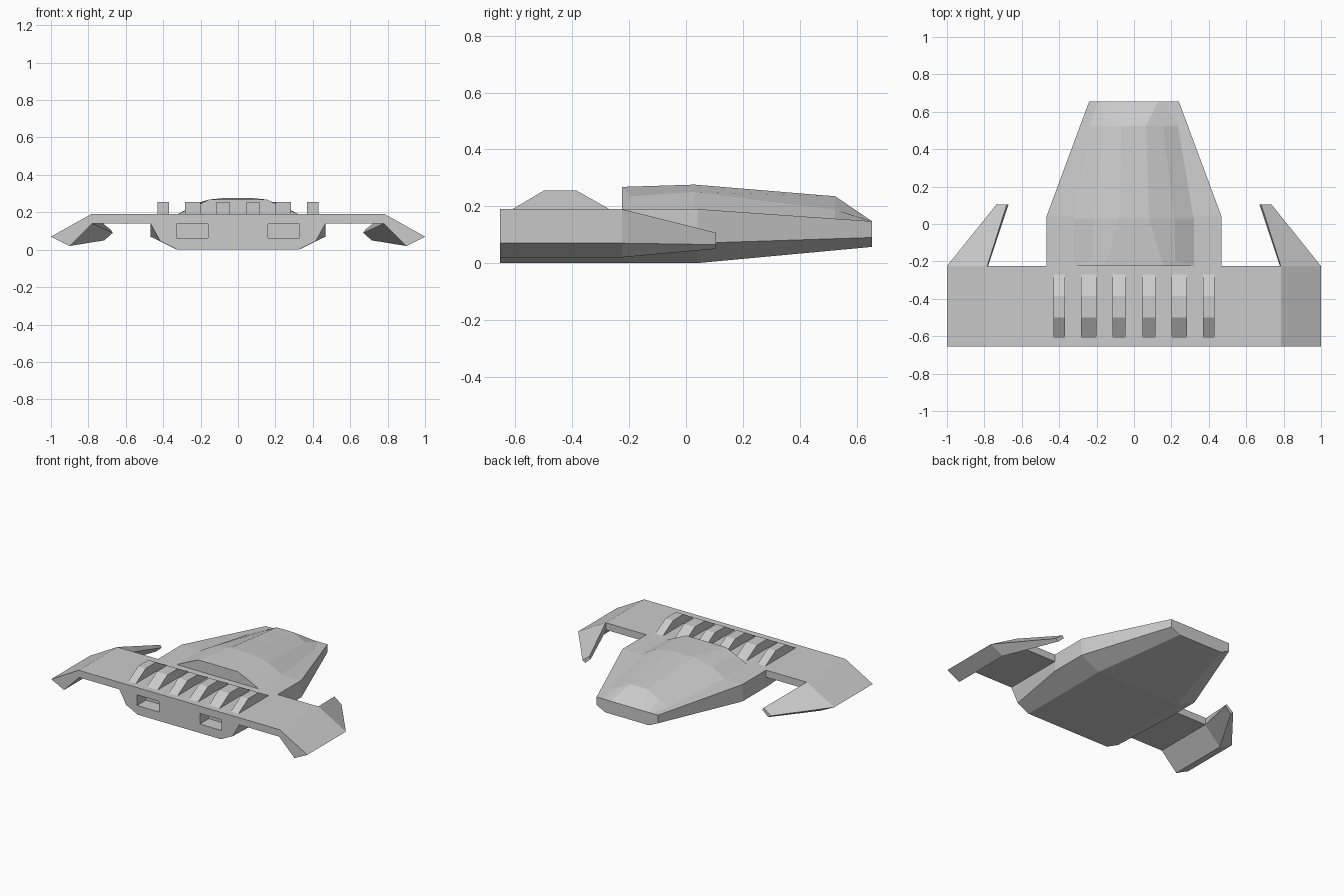
import bpy, bmesh

if "Cube" in bpy.data.objects:
    bpy.data.objects.remove(bpy.data.objects["Cube"])


def make(name, verts, faces):
    bm = bmesh.new()
    vs = [bm.verts.new(v) for v in verts]
    for f in faces:
        bm.faces.new([vs[i] for i in f])
    bmesh.ops.recalc_face_normals(bm, faces=bm.faces)
    me = bpy.data.meshes.new(name)
    bm.to_mesh(me)
    bm.free()
    ob = bpy.data.objects.new(name, me)
    bpy.context.collection.objects.link(ob)
    return ob


def loft(name, loops, caps=None):
    """Skin a list of equal closed loops; caps = face index lists per end."""
    n = len(loops[0])
    caps = caps or [range(n)]
    faces = []
    for k in range(len(loops) - 1):
        for i in range(n):
            j = (i + 1) % n
            faces.append([k*n + i, k*n + j, (k+1)*n + j, (k+1)*n + i])
    for c in caps:
        faces.append(list(c))
        faces.append([i + (len(loops) - 1)*n for i in c])
    return make(name, [p for l in loops for p in l], faces)


def sym(half):
    """Right half section -> full loop mirrored over x = 0."""
    return half + [(-x, y, z) for x, y, z in reversed(half)]


def section(y, *xz):
    return sym([(x, y, z) for x, z in xz])


def box(name, x0, x1, y0, y1, z0, z1):
    return loft(name, [[(x0, y, z0), (x1, y, z0), (x1, y, z1), (x0, y, z1)] for y in (y0, y1)])


B, W = -0.655, -0.225   # tail edge and leading edge of the wing

# Wing slab with drooped tips
loft("wing", [section(y, (.78, .14), (.90, .02), (1.0, .07), (.785, .19)) for y in (B, W)])

# Forward prongs on the wing tips
for s, side in ((1, "right"), (-1, "left")):
    base = [(.785, .19), (1.0, .07), (.90, .02), (.78, .14)]
    tip = [(.68, .107), (.735, .065), (.715, .05), (.67, .09)]
    loft("wing_prong_" + side, [[(s*x, W, z) for x, z in base],
                                [(s*x, .105, z) for x, z in tip]])

# Lower hull: tail block under the wing, then the tapering nose
block = loft("engine_block", [
    section(B, (.325, .0), (.415, .045), (.468, .14)),
    section(W, (.325, .0), (.468, .07), (.468, .14))])
loft("nose_hull", [
    section(W, (.325, .0), (.468, .07), (.468, .19)),
    section(.04, (.325, .0), (.468, .07), (.468, .19)),
    section(.655, (.17, .057), (.24, .09), (.24, .147))])

# Exhaust recesses cut into the tail block
for s, side in ((1, "right"), (-1, "left")):
    a, b = sorted((s*.16, s*.33))
    cut = box("exhaust_cutter_" + side, a, b, B - .1, B + .1, .063, .138)
    cut.hide_render = True
    cut.hide_viewport = True
    m = block.modifiers.new("exhaust_" + side, 'BOOLEAN')
    m.operation = 'DIFFERENCE'
    m.solver = 'EXACT'
    m.object = cut

# Faceted upper hull with notched rear corners
loft("upper_hull", [
    sym([(.325, W, .188), (.22, -.192, .235), (.155, W, .268)]),
    section(.03, (.325, .188), (.215, .25), (.08, .276)),
    section(.525, (.24, .154), (.155, .188), (.065, .235)),
    section(.655, (.20, .145), (.17, .146), (.13, .147))],
    caps=[(0, 2, 3, 5), (0, 1, 2), (3, 4, 5)])

# Row of ridges across the wing
for s, side in ((1, "right"), (-1, "left")):
    for i, (x, h) in enumerate(((.08, .035), (.242, .042), (.40, .03))):
        prof = [(-.61, .185), (-.61, .19), (-.50, .255), (-.385, .255), (-.27, .19), (-.27, .185)]
        loft(f"ridge_{side}_{i}", [[(s*x + d, y, z) for y, z in prof] for d in (-h, h)])
